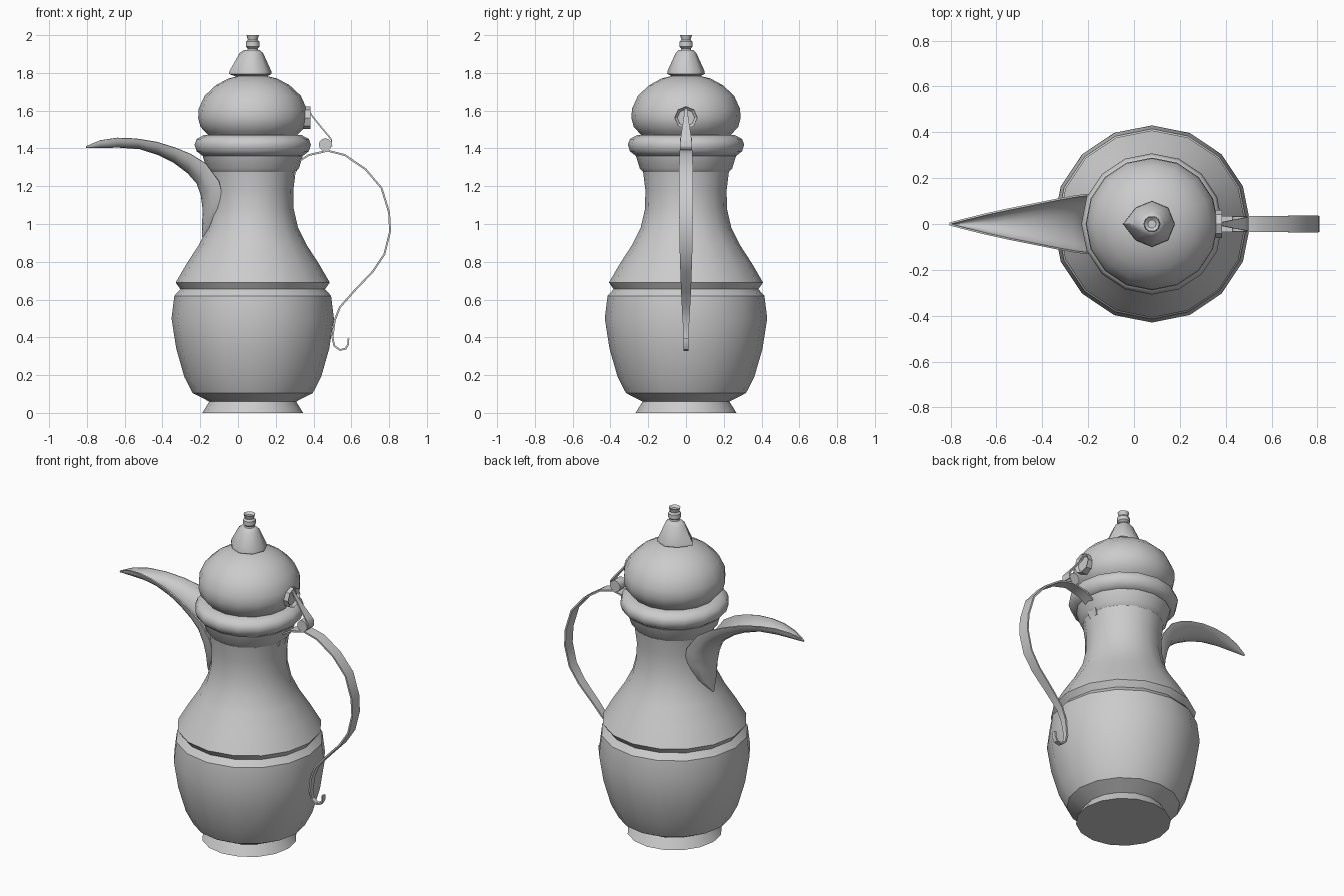
import bpy, bmesh, math
from mathutils import Vector

if "Cube" in bpy.data.objects:
    bpy.data.objects.remove(bpy.data.objects["Cube"])

CX = 0.078   # axis of the pot body
SEG = 16

metal = bpy.data.materials.new("plain grey metal")
metal.diffuse_color = (0.6, 0.6, 0.6, 1)
metal.use_nodes = True
metal.node_tree.nodes["Principled BSDF"].inputs["Base Color"].default_value = metal.diffuse_color


def finish(name, bm, thickness=0, angle=32):
    bmesh.ops.remove_doubles(bm, verts=bm.verts, dist=1e-5)
    bmesh.ops.recalc_face_normals(bm, faces=bm.faces)
    me = bpy.data.meshes.new(name)
    bm.to_mesh(me)
    bm.free()
    me.materials.append(metal)
    ob = bpy.data.objects.new(name, me)
    bpy.context.collection.objects.link(ob)
    bpy.ops.object.select_all(action='DESELECT')
    ob.select_set(True)
    bpy.context.view_layer.objects.active = ob
    if thickness:
        mod = ob.modifiers.new("thickness", 'SOLIDIFY')
        mod.thickness = thickness
        mod.offset = 0
        bpy.ops.object.modifier_apply(modifier=mod.name)
    bpy.ops.object.shade_smooth_by_angle(angle=math.radians(angle))
    return ob


def skin(bm, rows, closed):
    """Join rows of points with quads."""
    vs = [[bm.verts.new(p) for p in row] for row in rows]
    n = len(vs[0])
    for a, b in zip(vs, vs[1:]):
        for i in range(n if closed else n - 1):
            j = (i + 1) % n
            bm.faces.new((a[i], a[j], b[j], b[i]))
    return vs


def lathe(name, profile, seg=SEG, point=1.0, angle=32):
    """Turn (radius, z) profile about the pot axis; point stretches the -x corner."""
    bm = bmesh.new()
    rows = []
    for r, z in profile:
        row = []
        for i in range(seg):
            a = 2 * math.pi * i / seg
            k = point if i == seg // 2 else 1
            row.append((CX + r * k * math.cos(a), r * math.sin(a), z))
        rows.append(row)
    vs = skin(bm, rows, True)
    bm.faces.new(vs[0])
    bm.faces.new(vs[-1])
    return finish(name, bm, angle=angle)


def ribbon(name, path, thickness):
    """Strip lying across y along a path of (x, z, half width)."""
    bm = bmesh.new()
    skin(bm, [[(x, -w, z), (x, w, z)] for x, z, w in path], False)
    return finish(name, bm, thickness, 40)


def cylinder(name, radius, length, centre, axis, seg, dish=0):
    bm = bmesh.new()
    rot = Vector((0, 0, 1)).rotation_difference(Vector(axis)).to_matrix().to_4x4()
    bmesh.ops.create_cone(bm, cap_ends=True, segments=seg, radius1=radius,
                          radius2=radius, depth=length)
    if dish:
        top = max(bm.faces, key=lambda f: f.calc_center_median().z)
        bmesh.ops.inset_individual(bm, faces=[top], thickness=radius * 0.25, depth=-dish)
    bmesh.ops.transform(bm, matrix=rot, verts=bm.verts)
    bmesh.ops.translate(bm, vec=centre, verts=bm.verts)
    return finish(name, bm)


# foot, belly, shoulder and neck
lathe("pot_body", [
    (0.267, 0), (0.23, 0.06), (0.318, 0.105), (0.362, 0.19), (0.405, 0.34),
    (0.43, 0.50), (0.415, 0.62), (0.383, 0.655), (0.408, 0.69),
    (0.35, 0.79), (0.285, 0.89), (0.24, 0.98), (0.217, 1.08), (0.215, 1.18),
    (0.227, 1.275), (0.245, 1.295), (0.268, 1.37), (0.22, 1.44)])

# rounded rim ring
lathe("rim_ring", [
    (0.22, 1.36), (0.265, 1.36), (0.297, 1.385), (0.308, 1.42), (0.297, 1.45),
    (0.26, 1.47), (0.22, 1.47)], angle=45)

# domed lid
lathe("domed_lid", [
    (0.22, 1.455), (0.25, 1.485), (0.277, 1.515), (0.289, 1.56), (0.286, 1.61),
    (0.254, 1.68), (0.195, 1.735), (0.13, 1.77), (0.05, 1.79)])

# pointed finial base and small knob
lathe("finial_base", [
    (0.07, 1.78), (0.1, 1.795), (0.098, 1.81), (0.055, 1.905), (0.036, 1.922)],
    seg=8, point=1.26, angle=50)
lathe("finial_knob", [
    (0.034, 1.91), (0.026, 1.93), (0.037, 1.94), (0.036, 1.965), (0.026, 1.975),
    (0.033, 2.0), (0.018, 1.988)], seg=10, angle=40)

# beak spout: rim edge (x, y, z) paired with keel (x, z)
beak = [((-0.805, 0.002, 1.412), (-0.805, 1.406)),
        ((-0.73, 0.022, 1.443), (-0.73, 1.407)),
        ((-0.64, 0.044, 1.456), (-0.63, 1.408)),
        ((-0.54, 0.066, 1.452), (-0.52, 1.400)),
        ((-0.43, 0.088, 1.434), (-0.42, 1.368)),
        ((-0.33, 0.108, 1.403), (-0.34, 1.328)),
        ((-0.25, 0.122, 1.370), (-0.265, 1.272)),
        ((-0.17, 0.131, 1.320), (-0.215, 1.215)),
        ((-0.10, 0.134, 1.225), (-0.193, 1.15)),
        ((-0.08, 0.122, 1.14), (-0.184, 1.08)),
        ((-0.115, 0.08, 1.03), (-0.186, 1.00)),
        ((-0.183, 0.004, 0.935), (-0.187, 0.93))]
bm = bmesh.new()
rows = []
for (rx, w, rz), (kx, kz) in beak:
    row = []
    for i in range(-4, 5):
        a = i / 4 * math.pi / 2
        c = math.cos(a)
        row.append((rx + (kx - rx) * c, w * math.sin(a), rz + (kz - rz) * c))
    rows.append(row)
skin(bm, rows, False)
finish("beak_spout", bm, 0.008, 40)

# strap handle with curled lower end
ribbon("handle", [
    (0.295, 1.25, 0.032), (0.32, 1.33, 0.033), (0.375, 1.365, 0.034), (0.475, 1.388, 0.034),
    (0.565, 1.365, 0.035), (0.675, 1.29, 0.036), (0.76, 1.19, 0.036), (0.80, 1.06, 0.036),
    (0.805, 0.96, 0.035), (0.775, 0.84, 0.033), (0.715, 0.75, 0.03), (0.615, 0.645, 0.026),
    (0.54, 0.56, 0.022), (0.512, 0.49, 0.018), (0.50, 0.40, 0.013), (0.51, 0.355, 0.013),
    (0.54, 0.333, 0.013), (0.57, 0.34, 0.013), (0.584, 0.365, 0.013), (0.584, 0.395, 0.013)],
    0.01)

# lid hinge: dished boss, strap and pin
cylinder("hinge_boss", 0.06, 0.08, (0.345, 0, 1.562), (1, 0, 0), 8, dish=0.015)
ribbon("hinge_strap", [
    (0.37, 1.61, 0.006), (0.39, 1.575, 0.01), (0.43, 1.525, 0.018),
    (0.48, 1.465, 0.027), (0.495, 1.445, 0.03), (0.495, 1.41, 0.03)], 0.008)
cylinder("hinge_pin", 0.034, 0.066, (0.462, 0, 1.42), (0, 1, 0), 12)
